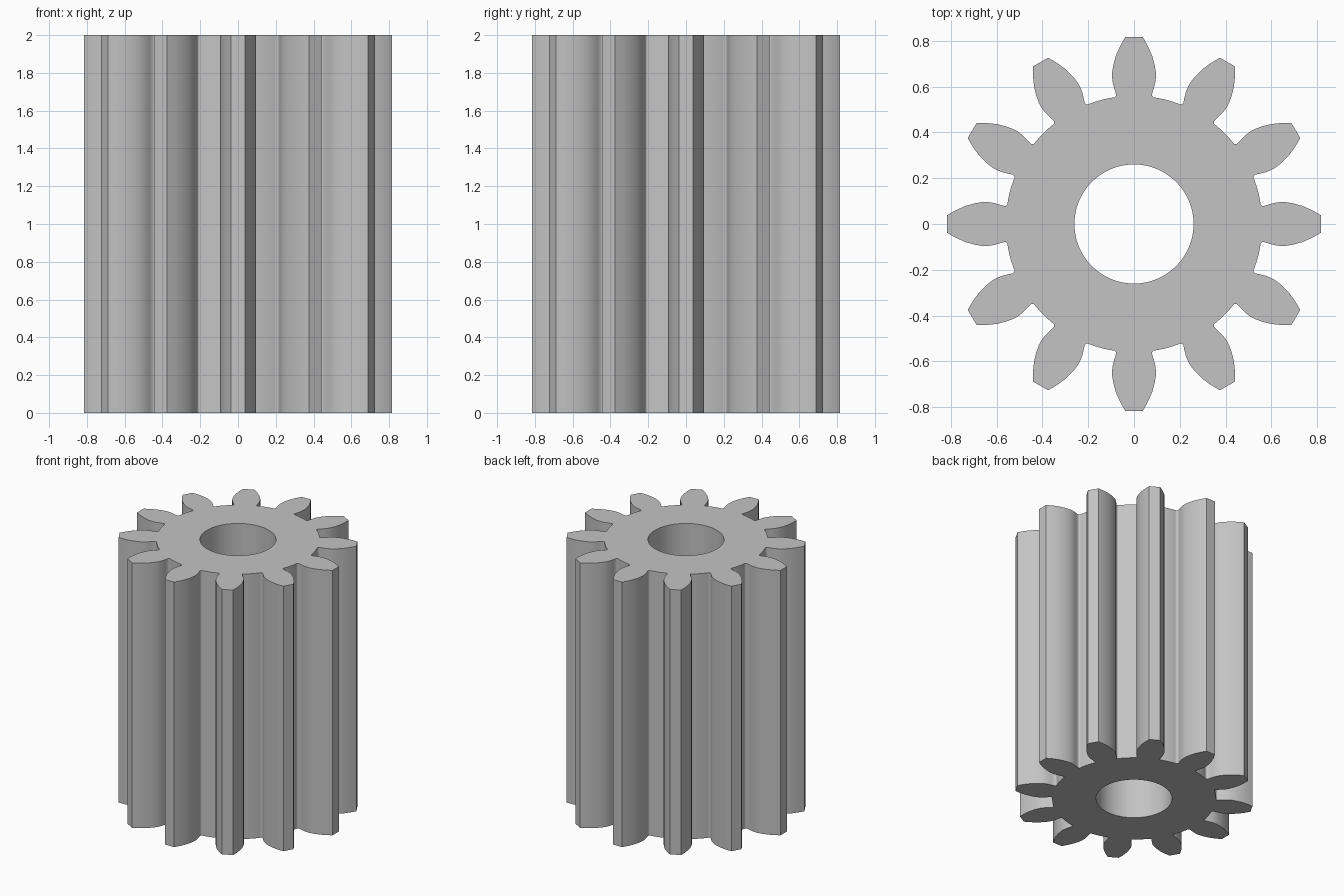
import bpy, bmesh, math
from mathutils import Matrix, Vector

cube = bpy.data.objects.get("Cube")
if cube:
    bpy.data.objects.remove(cube, do_unlink=True)

TEETH = 12
HEIGHT = 2.0
ROOT_RADIUS = 0.56
BORE_RADIUS = 0.26

# Half tooth outline: (half width, distance from axis), root fillet to tip
flank = [(0.097, 0.551), (0.089, 0.552), (0.0835, 0.5545), (0.0795, 0.559),
         (0.078, 0.565), (0.085, 0.588), (0.092, 0.612), (0.096, 0.64),
         (0.095, 0.665), (0.09, 0.695), (0.079, 0.735), (0.06, 0.778),
         (0.038, 0.816)]

# Whole tooth by mirroring, then the root land up to the next tooth
tooth = [Vector((w, r)) for w, r in flank]
tooth += [Vector((-w, r)) for w, r in reversed(flank)]
step = 2 * math.pi / TEETH
edge_angle = math.atan2(*flank[0])
for i in range(1, 4):
    a = edge_angle + (step - 2 * edge_angle) * i / 4
    tooth.append(Vector((-math.sin(a), math.cos(a))) * ROOT_RADIUS)

outline = [Matrix.Rotation(step * k, 2) @ p for k in range(TEETH) for p in tooth]
bore = [Vector((math.cos(a), math.sin(a))) * BORE_RADIUS
        for a in (2 * math.pi * i / 64 for i in range(64))]

bm = bmesh.new()


def add_loop(points):
    verts = [bm.verts.new((p.x, p.y, 0)) for p in points]
    return [bm.edges.new((v, verts[i - 1])) for i, v in enumerate(verts)]


# Fill the ring between outline and bore, then raise it
edges = add_loop(outline) + add_loop(bore)
bmesh.ops.triangle_fill(bm, edges=edges, use_beauty=True, normal=(0, 0, 1))
raised = bmesh.ops.extrude_face_region(bm, geom=bm.faces[:], use_keep_orig=True)
top = [g for g in raised["geom"] if isinstance(g, bmesh.types.BMVert)]
bmesh.ops.translate(bm, verts=top, vec=(0, 0, HEIGHT))
bmesh.ops.recalc_face_normals(bm, faces=bm.faces[:])

mesh = bpy.data.meshes.new("pinion_gear")
bm.to_mesh(mesh)
bm.free()
gear = bpy.data.objects.new("pinion_gear", mesh)
bpy.context.collection.objects.link(gear)

# Plain grey metal
grey = bpy.data.materials.new("grey")
grey.use_nodes = True
colour = (0.55, 0.55, 0.55, 1)
grey.diffuse_color = colour
grey.node_tree.nodes["Principled BSDF"].inputs["Base Color"].default_value = colour
mesh.materials.append(grey)

# Smooth flanks and bore, crisp tooth tips and ends
bpy.ops.object.select_all(action="DESELECT")
gear.select_set(True)
bpy.context.view_layer.objects.active = gear
bpy.ops.object.shade_smooth_by_angle(angle=math.radians(40))
